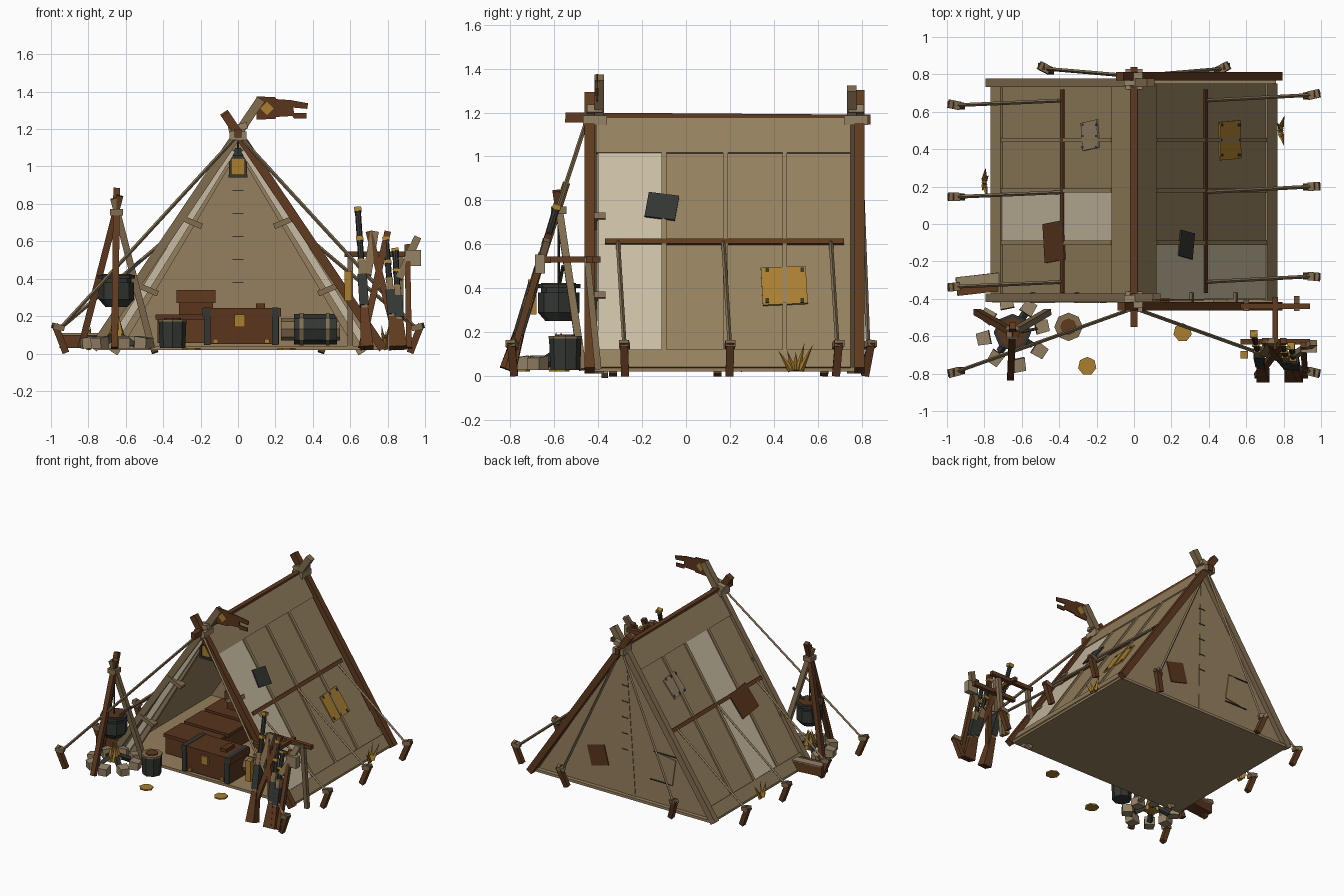
import bpy, bmesh, math, random
from mathutils import Vector, Matrix

random.seed(4)
if "Cube" in bpy.data.objects:
    bpy.data.objects.remove(bpy.data.objects["Cube"])


def material(name, r, g, b):
    m = bpy.data.materials.new(name)
    m.use_nodes = True
    m.diffuse_color = (r, g, b, 1)
    m.node_tree.nodes["Principled BSDF"].inputs["Base Color"].default_value = (r, g, b, 1)
    return m


CANVAS = material("canvas", .30, .215, .112)
PALE = material("pale canvas", .58, .50, .36)
POLE = material("pale wood", .225, .155, .08)
WOOD = material("brown wood", .115, .042, .014)
LEATHER = material("red brown leather", .10, .035, .012)
IRON = material("dark iron", .033, .037, .032)
GOLD = material("ochre", .40, .21, .03)
STONE = material("stone", .30, .225, .135)
ROPE = material("rope", .22, .16, .085)


def finish(name, bm, mat):
    me = bpy.data.meshes.new(name)
    bmesh.ops.recalc_face_normals(bm, faces=bm.faces)
    bm.to_mesh(me)
    bm.free()
    me.materials.append(mat)
    ob = bpy.data.objects.new(name, me)
    bpy.context.collection.objects.link(ob)
    return ob


def frame(a, b, hint):
    z = (b - a).normalized()
    h = Vector(hint)
    if abs(h.normalized().dot(z)) > .99:
        h = Vector((1, 0, 0))
    y = (h - z * h.dot(z)).normalized()
    rot = Matrix((y.cross(z), y, z)).transposed().to_4x4()
    return Matrix.Translation((a + b) / 2) @ rot


# Square bar from a to b; h is its size along the hint direction
def beam(name, a, b, w, h, mat, hint=(0, 1, 0), taper=1):
    a, b = Vector(a), Vector(b)
    bm = bmesh.new()
    bmesh.ops.create_cube(bm, size=1)
    for v in bm.verts:
        k = taper if v.co.z > 0 else 1
        v.co = Vector((v.co.x * w * k, v.co.y * h * k, v.co.z * (b - a).length))
    bm.transform(frame(a, b, hint))
    return finish(name, bm, mat)


def rod(name, a, b, r, mat, r2=None, sides=8):
    a, b = Vector(a), Vector(b)
    bm = bmesh.new()
    bmesh.ops.create_cone(bm, cap_ends=True, segments=sides, radius1=r,
                          radius2=r if r2 is None else r2, depth=(b - a).length)
    bm.transform(frame(a, b, (0, 1, 0)))
    return finish(name, bm, mat)


def box(name, x, y, z, sx, sy, sz, mat):
    return beam(name, (x, y, z - sz / 2), (x, y, z + sz / 2), sx, sy, mat)


# Outline in the xz plane, extruded along y
def plate(name, pts, y0, y1, mat):
    bm = bmesh.new()
    f = bm.faces.new([bm.verts.new((x, y0, z)) for x, z in pts])
    ext = bmesh.ops.extrude_face_region(bm, geom=[f])["geom"]
    bmesh.ops.translate(bm, vec=(0, y1 - y0, 0), verts=[v for v in ext if isinstance(v, bmesh.types.BMVert)])
    return finish(name, bm, mat)


FOOT, BASE, RIDGE = .75, .03, 1.175
NORMAL = Vector((RIDGE - BASE, 0, FOOT)).normalized()


def slope(s, y, z, out=0):
    x = FOOT * (RIDGE - z) / (RIDGE - BASE)
    return Vector((s * (x + NORMAL.x * out), y, z + NORMAL.z * out))


def on_roof(name, s, y0, y1, z0, z1, out, t, mat, skew=0):
    y = (y0 + y1) / 2
    return beam(name, slope(s, y - skew, z0, out), slope(s, y + skew, z1, out), t, y1 - y0, mat)


# Groundsheet and gable
box("groundsheet", 0, .175, .03, 1.52, 1.19, .02, CANVAS)
plate("back_wall", [(-FOOT, BASE), (FOOT, BASE), (0, RIDGE)], .725, .74, CANVAS)
plate("back_overlap", [(-.09, BASE), (.03, BASE), (.01, 1.1), (-.01, 1.1)], .74, .744, CANVAS)
for i in range(5):
    box("back_lace", 0, .742, .38 + i * .123, .05, .01, .006, IRON)
    box("inner_lace", 0, .722, .38 + i * .123, .06, .008, .006, IRON)
beam("back_patch_brown", (.21, .742, .2), (.25, .742, .35), .15, .009, LEATHER)
beam("back_patch_pale", (-.31, .742, .22), (-.34, .742, .42), .19, .009, CANVAS)
for x, z in ((-.31, .21), (-.34, .43)):
    box("patch_stitching", x, .744, z, .19, .009, .005, IRON)

# Roof sheets with hems, seams and battens
for s, pale in ((1, (-.40, -.11)), (-1, (-.09, .17))):
    on_roof("roof_sheet", s, -.40, .75, BASE, RIDGE, 0, .012, CANVAS)
    on_roof("pale_panel", s, *pale, .10, 1.01, .006, .006, PALE)
    on_roof("ridge_cover", s, -.41, .75, 1.01, 1.175, .009, .012, CANVAS)
    on_roof("bottom_hem", s, -.41, .75, BASE, .11, .014, .012, CANVAS)
    for y in (-.10, .18, .45):
        on_roof("seam", s, y - .011, y + .011, .10, 1.01, .011, .012, CANVAS)
    on_roof("batten", s, -.37, .72, .594, .617, .008, .02, WOOD)

# Roof patches
on_roof("dark_patch", 1, -.18, -.04, .71, .82, .014, .009, IRON, .01)
on_roof("ochre_patch", 1, .345, .55, .32, .49, .010, .009, GOLD, -.005)
on_roof("brown_patch", -1, -.20, .01, .46, .62, .014, .009, LEATHER, .01)
on_roof("pale_patch", -1, .40, .55, .765, .895, .010, .009, STONE, .01)
for y in (.37, .45, .53):
    for z in (.335, .475):
        on_roof("patch_stitch", 1, y - .008, y + .008, z - .01, z + .01, .014, .006, IRON)
for y in (.41, .47, .53):
    for z in (.775, .885):
        on_roof("patch_stitch", -1, y - .006, y + .006, z - .008, z + .008, .014, .006, IRON)

# Frame of crossed poles
DIR = Vector((-.77, 0, RIDGE - BASE)).normalized()
for name, s, y, top, mat in (("front", 1, -.44, 1.28, WOOD), ("front", -1, -.395, 1.36, POLE),
                             ("back", 1, .79, 1.29, WOOD), ("back", -1, .755, 1.31, POLE)):
    a = Vector((s * .775, y, .025))
    d = Vector((s * DIR.x, 0, DIR.z))
    beam(name + "_pole", a, a + d * ((top - .025) / DIR.z), .048, .045, mat)
beam("ridge_pole", (0, -.55, 1.178), (0, .84, 1.168), .045, .036, WOOD)
for y in (-.415, .775):
    box("ridge_lashing", 0, y, 1.165, .09, .11, .045, STONE)
    beam("ridge_lashing_cross", (-.05, y, 1.195), (.05, y, 1.22), .035, .07, STONE)

# Tied-back door flaps
for s in (-1, 1):
    beam("door_flap", slope(s, -.39, .05, -.05), slope(s, -.39, 1.10, -.02), .04, .03, PALE)
    beam("door_flap_edge", slope(s, -.37, .05, -.09), slope(s, -.37, 1.06, -.035), .04, .03, CANVAS)
    for z in (.36, .72):
        beam("flap_tie", slope(s, -.395, z, .02), slope(s, -.395, z + .02, -.11), .03, .055, POLE)

# Pegs and guy ropes
def guy(start, peg):
    p = Vector(peg)
    lean = Vector((p.x, p.y * .3, 0)).normalized() * .03
    beam("peg", p - lean + Vector((0, 0, .005)), p + lean + Vector((0, 0, .155)), .036, .036, WOOD)
    beam("peg_collar", p - lean * .6 + Vector((0, 0, .135)), p + lean * 1.4 + Vector((0, 0, .15)), .03, .045, POLE)
    rod("guy_rope", start, p + Vector((0, 0, .135)), .010, ROPE, sides=4)

for s, shift in ((1, 0), (-1, -.055)):
    for y in (-.28, .20, .69):
        guy(slope(s, y - .03, .605, .012), (s * .95, y + shift, 0))
    guy((0, -.45, 1.17), (s * .95, -.79, 0))
    guy((0, .79, 1.17), (s * .47, .83, 0))

# Pennant on the long front pole
plate("pennant", [(.10, 1.25), (.20, 1.255), (.205, 1.265), (.29, 1.27), (.30, 1.257), (.365, 1.257), (.365, 1.285),
                  (.30, 1.287), (.295, 1.315), (.37, 1.308), (.375, 1.338), (.28, 1.355), (.205, 1.36),
                  (.20, 1.37), (.10, 1.375)], -.408, -.40, LEATHER)
plate("pennant_diamond", [(.12, 1.31), (.155, 1.275), (.19, 1.31), (.155, 1.345)], -.412, -.396, GOLD)

# Lantern
LY = -.35
rod("lantern_hook", (0, LY, 1.09), (0, LY, 1.17), .006, IRON)
box("lantern_glass", 0, LY, 1.0, .076, .076, .09, GOLD)
for z in (.95, 1.05):
    box("lantern_plate", 0, LY, z, .10, .10, .016, IRON)
rod("lantern_roof", (0, LY, 1.055), (0, LY, 1.10), .055, IRON, .015, 6)
for x in (-.042, .042):
    for y in (-.042, .042):
        box("lantern_bar", x, LY + y, 1.0, .014, .014, .09, IRON)

# Travel chest
box("chest", .02, -.30, .125, .40, .22, .15, LEATHER)
box("chest_lid", .02, -.30, .22, .42, .235, .045, LEATHER)
for x in (-.165, .20):
    box("chest_strap", x, -.30, .145, .035, .245, .20, IRON)
box("chest_lock", .01, -.418, .175, .055, .02, .065, GOLD)
box("chest_book", .12, -.30, .255, .05, .10, .025, LEATHER)
for x in (-.12, .155):
    box("chest_rivet", x, -.41, .065, .025, .022, .025, GOLD)

# Camp bed, case and bedroll
box("bed", -.25, .10, .12, .36, .74, .13, WOOD)
for y in (-.17, .08, .33):
    box("bed_blanket", -.25, y, .195, .38, .22, .025, LEATHER)
box("bed_case", -.225, .38, .24, .18, .13, .08, LEATHER)
box("bed_case_lid", -.225, .38, .305, .21, .15, .07, WOOD)
rod("bedroll", (.30, -.22, .13), (.53, -.22, .13), .082, IRON)
rod("bedroll_core", (.23, -.22, .13), (.545, -.22, .13), .06, POLE)
for x in (.34, .48):
    rod("bedroll_strap", (x - .01, -.22, .13), (x + .01, -.22, .13), .086, ROPE)

# Bucket stool
rod("bucket", (-.35, -.55, .03), (-.35, -.55, .17), .068, IRON, .074)
rod("bucket_rim", (-.35, -.55, .17), (-.35, -.55, .183), .076, POLE)
rod("bucket_seat", (-.35, -.55, .18), (-.35, -.55, .19), .045, WOOD)

# Cooking tripod, pot and fire
C = Vector((-.65, -.58, 0))
for x, y, over, mat in ((-.01, -.24, .15, WOOD), (-.19, .11, .10, WOOD), (.19, .11, .08, POLE)):
    foot = C + Vector((x, y, .03))
    top = C + Vector((0, 0, .77))
    beam("tripod_leg", foot, top + (top - foot) * over, .036, .034, mat)
box("tripod_lashing", C.x, C.y, .755, .07, .07, .035, POLE)
rod("pot_chain", C + Vector((0, 0, .42)), C + Vector((0, 0, .75)), .006, IRON)
for z0, z1, r0, r1 in ((.25, .29, .06, .095), (.29, .38, .095, .095), (.38, .40, .08, .08), (.40, .42, .10, .10)):
    rod("pot", C + Vector((0, 0, z0)), C + Vector((0, 0, z1)), r0, IRON, r1)
rod("stew", C + Vector((0, 0, .415)), C + Vector((0, 0, .424)), .08, LEATHER)
beam("ladle", C + Vector((.03, 0, .40)), C + Vector((.13, .02, .50)), .014, .014, IRON)
for i in range(8):
    d = Matrix.Rotation(i * math.tau / 8 + .2, 3, "Z") @ Vector((1, 0, 0))
    r = random.uniform(.155, .18)
    beam("fire_stone", C + d * (r - .035) + Vector((0, 0, .06)), C + d * (r + .035) + Vector((0, 0, .055)),
         .075, .065, STONE, (0, 0, 1), .85)
    if i % 2:
        beam("fire_log", C + d * .12 + Vector((0, 0, .045)), C + Vector((0, 0, .11)), .03, .03, IRON)
        rod("flame", C + d * .03 + Vector((0, 0, .06)), C + d * .015 + Vector((0, 0, .20)), .03, GOLD, 0, 5)

# Split log seat
beam("log_seat", (-.95, -.335, .065), (-.73, -.31, .065), .10, .07, WOOD, (0, 0, 1))
beam("log_seat_top", (-.95, -.315, .103), (-.72, -.29, .103), .06, .012, STONE, (0, 0, 1))

# Weapon rack
def leaning(x, z):
    return Vector((x, -.82 + .3 * z, z))

for y in (-.63, -.44):
    beam("rack_rail", (.57, y, .53), (.94, y, .53), .03, .03, WOOD)
beam("rack_tie", (.755, -.67, .53), (.755, -.39, .53), .028, .028, WOOD)
for a, b in ((.66, .80), (.86, .70)):
    beam("rack_cross_leg", leaning(a, .03), leaning(b, .65), .035, .03, WOOD)
beam("rack_post", leaning(.915, .03), leaning(.905, .58), .03, .03, WOOD)
box("rack_pouch", .935, -.665, .51, .085, .045, .085, STONE)
for x in (.60, .87):
    beam("rack_brace", (x, -.40, .03), (x, -.45, .54), .03, .03, POLE)


# Long guns leaning on the rack
def long_gun(x0, x1, top):
    a, b = leaning(x0, .03), leaning(x1, top)
    at = lambda t: a.lerp(b, t)
    beam("gun_butt", at(0), at(.28), .07, .075, WOOD, taper=.6)
    beam("gun_stock", at(.25), at(.62), .036, .04, POLE)
    beam("gun_action", at(.3), at(.52), .05, .05, IRON)
    rod("gun_barrel", at(.5), at(1), .016, IRON)
    for t in (.6, .76, .97):
        beam("gun_band", at(t), at(t + .03), .038, .038, GOLD)

for x0, x1, top in ((.69, .64, .78), (.84, .79, .62), (.87, .84, .56)):
    long_gun(x0, x1, top)
beam("rack_plank", leaning(.69, .42), leaning(.73, .65), .045, .03, POLE)
beam("rack_plank", leaning(.86, .40), leaning(.96, .62), .04, .03, POLE)
box("ammo_pouch", .59, -.70, .36, .04, .04, .16, GOLD)

# Fallen leaves and grass tufts
for x, y in ((.26, -.58), (-.25, -.76)):
    rod("fallen_leaf", (x, y, .02), (x, y, .03), .05, GOLD, sides=7)
for x, y in ((.785, .50), (-.80, .22)):
    for i in range(5):
        d = Vector((random.uniform(-.03, .03), (i - 2) * .04, random.uniform(.08, .13)))
        rod("grass_blade", (x, y + (i - 2) * .01, .025), Vector((x, y, .025)) + d, .016, GOLD, 0, 4)
